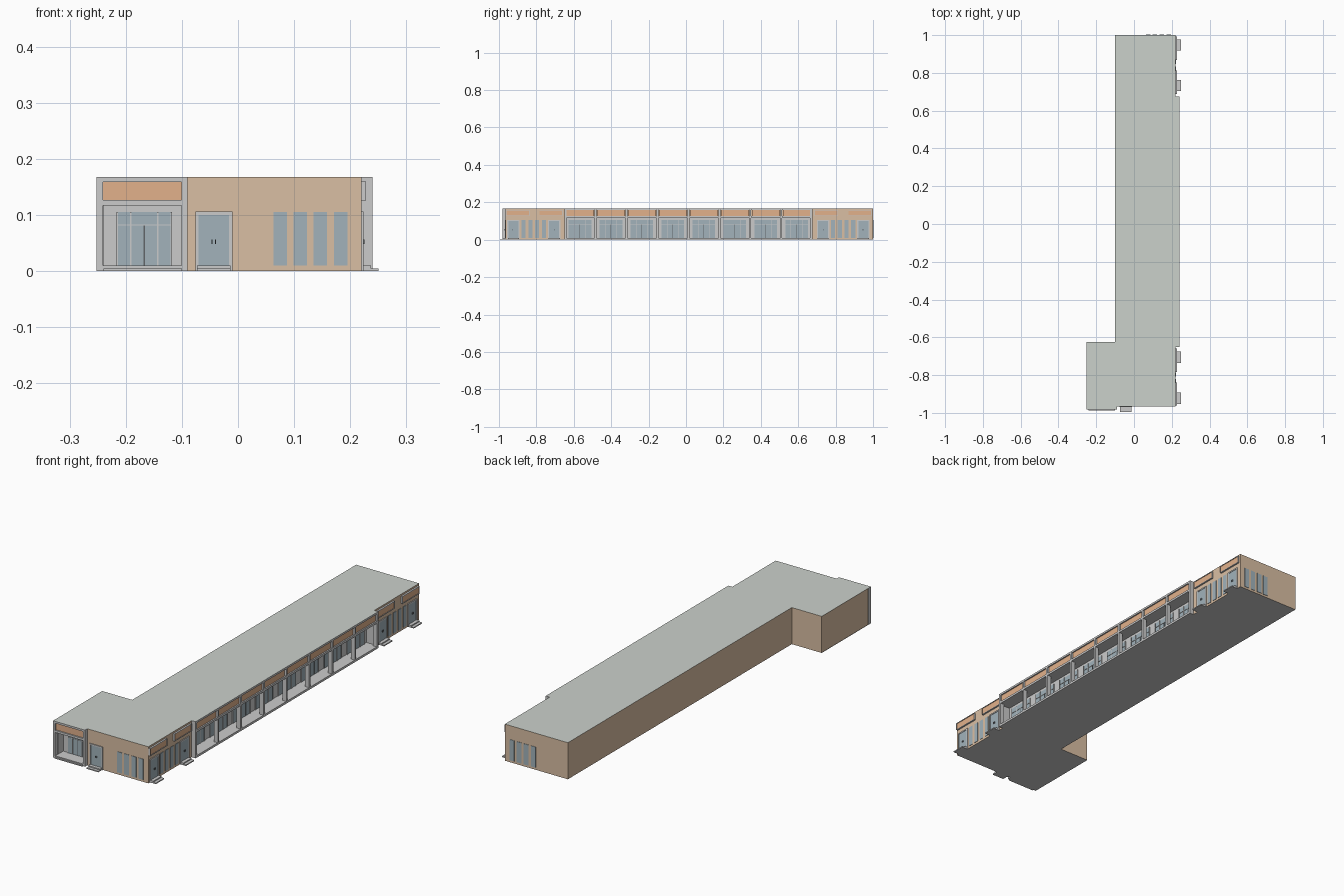
import bpy, bmesh
from mathutils import Vector

if "Cube" in bpy.data.objects:
    bpy.data.objects.remove(bpy.data.objects["Cube"])

def material(name, rgb):
    m = bpy.data.materials.new(name)
    m.diffuse_color = (*rgb, 1)
    m.use_nodes = True
    m.node_tree.nodes["Principled BSDF"].inputs["Base Color"].default_value = m.diffuse_color
    return m

TAN = material("tan_render", (0.70, 0.52, 0.37))
ORANGE = material("orange_panel", (0.76, 0.44, 0.26))
GLASS = material("glass", (0.36, 0.45, 0.50))
GREY = material("light_grey", (0.55, 0.56, 0.57))
ROOF = material("roof", (0.60, 0.64, 0.60))
DARK = material("dark_trim", (0.12, 0.13, 0.14))
H, SILL, HEAD = 0.168, 0.01, 0.117

def finish(bm, name, mat):
    mesh = bpy.data.meshes.new(name)
    bm.to_mesh(mesh)
    bm.free()
    mesh.materials.append(mat)
    bpy.context.collection.objects.link(bpy.data.objects.new(name, mesh))

def boxes(name, mat, items):
    """One object made of axis-aligned boxes (x0, x1, y0, y1, z0, z1)."""
    bm = bmesh.new()
    for x0, x1, y0, y1, z0, z1 in items:
        vs = bmesh.ops.create_cube(bm, size=1)["verts"]
        for v in vs:
            v.co = Vector(((x0 + x1) / 2 + v.co.x * (x1 - x0),
                           (y0 + y1) / 2 + v.co.y * (y1 - y0),
                           (z0 + z1) / 2 + v.co.z * (z1 - z0)))
    finish(bm, name, mat)

def strip(name, mat, pts, z0, z1):
    """Vertical wall following a plan polyline."""
    bm = bmesh.new()
    low = [bm.verts.new((x, y, z0)) for x, y in pts]
    top = [bm.verts.new((x, y, z1)) for x, y in pts]
    for i in range(len(pts) - 1):
        bm.faces.new((low[i], low[i + 1], top[i + 1], top[i]))
    finish(bm, name, mat)

def slab(name, mat, pts, z, up):
    bm = bmesh.new()
    f = bm.faces.new([bm.verts.new((x, y, z)) for x, y in pts])
    f.normal_update()
    if (f.normal.z > 0) != up:
        f.normal_flip()
    finish(bm, name, mat)

def on_wall(wall, u0, u1, z0, z1, d0, d1):
    """Box on a wall: u runs along it, d is distance outward from its plane."""
    side, p = wall
    if side == "E":
        return (p + d0, p + d1, u0, u1, z0, z1)
    if side == "F":
        return (u0, u1, p - d1, p - d0, z0, z1)
    return (u0, u1, p + d0, p + d1, z0, z1)

EAST, FRONT, NORTH = ("E", 0.22), ("F", -0.965), ("N", 1.0)
SHOP, ENTRY = ("E", 0.18), ("F", -0.925)
Y0, Y1, BAYS = -0.65, 0.675, 8
PITCH = (Y1 - Y0) / BAYS

# L-shaped shell with two recesses, run anticlockwise
strip("walls", TAN, [(0.22, Y1), (0.22, 1), (-0.1, 1), (-0.1, -0.625), (-0.25, -0.625),
                     (-0.25, -0.965)], 0, H)
strip("front_corner_walls", TAN, [(-0.09, -0.965), (0.22, -0.965), (0.22, Y0)], 0, H)
strip("shopfront_wall", GREY, [(0.22, Y0), (0.18, Y0), (0.18, Y1), (0.22, Y1)], SILL, HEAD)
strip("entrance_wall", GREY, [(-0.25, -0.965), (-0.24, -0.965), (-0.24, -0.925),
                              (-0.1, -0.925), (-0.1, -0.965), (-0.09, -0.965)], SILL, HEAD)
plan = [(-0.1, 1), (0.22, 1), (0.22, Y1), (0.24, Y1), (0.24, Y0), (0.22, Y0), (0.22, -0.965),
        (-0.09, -0.965), (-0.09, -0.982), (-0.252, -0.982), (-0.252, -0.625), (-0.1, -0.625)]
slab("roof", ROOF, plan, H, True)
slab("underside", GREY, plan, 0, False)
slab("shopfront_floor", GREY, [(0.18, Y0), (0.24, Y0), (0.24, Y1), (0.18, Y1)], SILL, True)
slab("shopfront_ceiling", GREY, [(0.18, Y0), (0.24, Y0), (0.24, Y1), (0.18, Y1)], HEAD, False)
porch = [(-0.24, -0.982), (-0.1, -0.982), (-0.1, -0.925), (-0.24, -0.925)]
slab("entrance_floor", GREY, porch, SILL, True)
slab("entrance_ceiling", GREY, porch, HEAD, False)

# Frames of beams and columns with orange panels between
frame, panels, glass, mullions, handles, steps = [], [], [], [], [], []

def portal(wall, u0, u1, depth, n):
    pitch = (u1 - u0) / n
    for z0, z1 in ((0, SILL), (HEAD, 0.127), (0.159, H)):
        frame.append(on_wall(wall, u0, u1, z0, z1, 0, depth))
    for i in range(n + 1):
        c = u0 + i * pitch
        a, b = max(u0, c - 0.005), min(u1, c + 0.005)
        if i == 0:
            b = u0 + 0.011
        if i == n:
            a = u1 - 0.011
        frame.append(on_wall(wall, a, b, 0, H, 0, depth))
    for i in range(n):
        a = u0 + i * pitch
        panels.append(on_wall(wall, a + 0.008, a + pitch - 0.008, 0.127, 0.159, 0, depth - 0.006))

portal(EAST, Y0, Y1, 0.02, BAYS)
portal(FRONT, -0.252, -0.09, 0.017, 1)

# Glazing with posts, a transom and a central double door
def shop_window(wall, c, half, door=True):
    glass.append(on_wall(wall, c - half, c + half, SILL, 0.105, 0, 0.002))
    for k in (-1, -0.5, 0.5, 1):
        u = c + k * half
        mullions.append(on_wall(wall, u - 0.0012, u + 0.0012, SILL, 0.105, 0, 0.004))
    mullions.append(on_wall(wall, c - half, c + half, 0.081, 0.083, 0, 0.004))
    if door:
        handles.append(on_wall(wall, c - 0.001, c + 0.001, SILL, 0.081, 0.002, 0.004))

shop_window(ENTRY, -0.167, 0.048)
for i in range(BAYS):
    shop_window(SHOP, Y0 + (i + 0.5) * PITCH, 0.062)

# Side doors with frame, handles and two-tier step
def door(wall, c, half=0.033):
    for a, b in ((c - half, c - half + 0.006), (c + half - 0.006, c + half)):
        frame.append(on_wall(wall, a, b, 0, 0.106, 0, 0.004))
    frame.append(on_wall(wall, c - half, c + half, 0.1, 0.106, 0, 0.004))
    glass.append(on_wall(wall, c - half + 0.006, c + half - 0.006, SILL, 0.1, 0, 0.002))
    for s in (-0.003, 0.003):
        handles.append(on_wall(wall, c + s - 0.0008, c + s + 0.0008, 0.048, 0.056, 0.002, 0.005))
    steps.append(on_wall(wall, c - 0.03, c + 0.03, 0, 0.005, 0, 0.03))
    steps.append(on_wall(wall, c - 0.03, c + 0.03, 0.005, SILL, 0, 0.017))

door(FRONT, -0.043)
for c in (-0.923, -0.705, 0.733, 0.948):
    door(EAST, c)

# Tall narrow windows in groups on three walls
def slit(wall, c, half):
    glass.append(on_wall(wall, c - half, c + half, SILL, 0.105, 0, 0.002))

for c in (0.075, 0.111, 0.147, 0.183):
    slit(FRONT, c, 0.012)
    slit(NORTH, c, 0.012)
for mid in (-0.814, 0.84):
    for k in (-1.5, -0.5, 0.5, 1.5):
        slit(EAST, mid + k * 0.036, 0.011)

# Framed sign panels over the side doors
signs = []
for c in (-0.9, -0.722, 0.75, 0.93):
    signs.append(on_wall(EAST, c - 0.06, c + 0.06, 0.129, 0.157, 0, 0.006))
    for z0, z1 in ((0.126, 0.129), (0.157, 0.16)):
        frame.append(on_wall(EAST, c - 0.062, c + 0.062, z0, z1, 0, 0.008))
    for s in (-0.061, 0.061):
        frame.append(on_wall(EAST, c + s - 0.001, c + s + 0.001, 0.129, 0.157, 0, 0.008))

# Low step in front of the entrance porch
steps.append((-0.24, -0.1, -0.988, -0.98, 0, 0.005))

boxes("frames", GREY, frame)
boxes("fascia_panels", ORANGE, panels)
boxes("sign_panels", ORANGE, signs)
boxes("glazing", GLASS, glass)
boxes("mullions", GREY, mullions)
boxes("door_handles", DARK, handles)
boxes("door_steps", GREY, steps)
